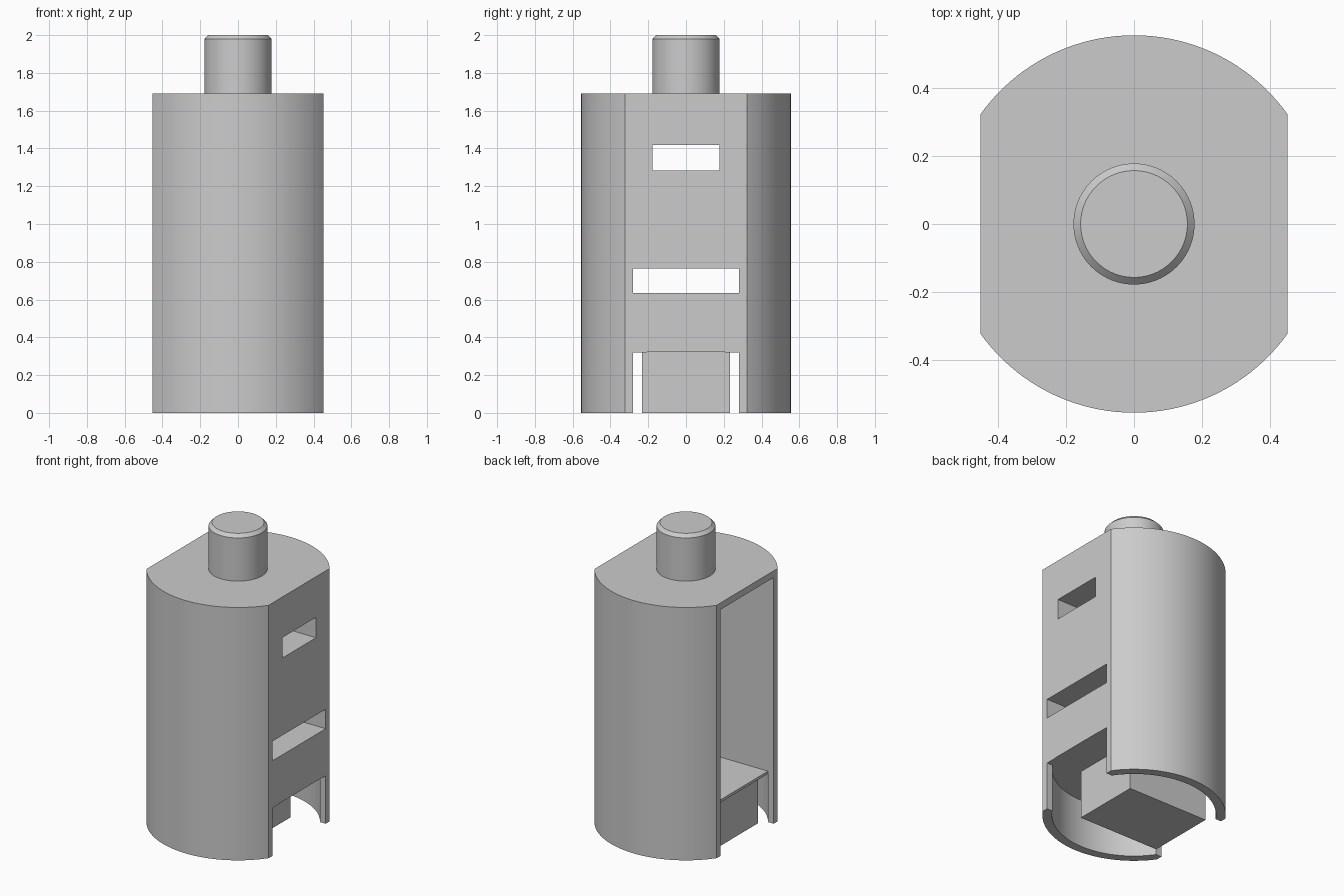
import bpy, bmesh, math

if "Cube" in bpy.data.objects:
    bpy.data.objects.remove(bpy.data.objects["Cube"])

grey = bpy.data.materials.new("plain_grey")
grey.diffuse_color = (0.6, 0.6, 0.6, 1.0)
grey.use_nodes = True
grey.node_tree.nodes["Principled BSDF"].inputs["Base Color"].default_value = grey.diffuse_color


def prism(name, points, direction):
    """Extrude a closed 3D polygon along a direction."""
    bm = bmesh.new()
    face = bm.faces.new([bm.verts.new(p) for p in points])
    ext = bmesh.ops.extrude_face_region(bm, geom=[face])
    moved = [g for g in ext["geom"] if isinstance(g, bmesh.types.BMVert)]
    bmesh.ops.translate(bm, verts=moved, vec=direction)
    bmesh.ops.recalc_face_normals(bm, faces=bm.faces)
    mesh = bpy.data.meshes.new(name)
    bm.to_mesh(mesh)
    bm.free()
    mesh.materials.append(grey)
    obj = bpy.data.objects.new(name, mesh)
    bpy.context.collection.objects.link(obj)
    return obj


def box(name, x0, x1, y, z0, z1):
    return prism(name, [(x0, -y, z0), (x1, -y, z0), (x1, y, z0), (x0, y, z0)],
                 (0, 0, z1 - z0))


def circle(r, z, n=96):
    return [(r * math.cos(2 * math.pi * i / n), r * math.sin(2 * math.pi * i / n), z)
            for i in range(n)]


def cut(obj, cutter):
    mod = obj.modifiers.new("cut", 'BOOLEAN')
    mod.operation = 'DIFFERENCE'
    mod.solver = 'EXACT'
    mod.object = cutter
    bpy.context.view_layer.update()
    graph = bpy.context.evaluated_depsgraph_get()
    mesh = bpy.data.meshes.new_from_object(obj.evaluated_get(graph))
    obj.modifiers.clear()
    obj.data = mesh
    bpy.data.objects.remove(cutter)


def smooth(obj):
    bpy.ops.object.select_all(action='DESELECT')
    obj.select_set(True)
    bpy.context.view_layer.objects.active = obj
    bpy.ops.object.shade_smooth_by_angle(angle=math.radians(25))


# Body: round housing with two flat sides
R, FLAT, TOP = 0.555, 0.452, 1.69
a0 = math.acos(FLAT / R)
N = 40
arc = [a0 + (math.pi - 2 * a0) * i / N for i in range(N + 1)]
arc += [a + math.pi for a in arc]
body = prism("housing", [(R * math.cos(a), R * math.sin(a), 0) for a in arc], (0, 0, TOP))

# Side opening, floor plate, lower window and base channel share one profile
W, BACK = 0.28, 0.225
profile = [(-0.6, -0.1), (0.6, -0.1), (0.6, 0.32), (-0.41, 0.32), (-0.41, 0.34),
           (BACK, 0.34), (BACK, 0.635), (0.6, 0.635), (0.6, 0.765), (BACK, 0.765),
           (BACK, 1.645), (-0.6, 1.645)]
cut(body, prism("opening_cutter", [(x, -W, z) for x, z in profile], (0, 2 * W, 0)))
# Upper window
cut(body, box("window_cutter", 0.1, 0.6, 0.178, 1.282, 1.418))
# Round recess in the base
cut(body, prism("recess_cutter", circle(0.497, -0.1), (0, 0, 0.422)))
smooth(body)

# Block under the floor plate
box("base_block", -0.37, 0.225, 0.232, 0.0, 0.33)

# Shaft on top with a chamfered end
shaft = prism("shaft", circle(0.178, TOP - 0.02), (0, 0, 2.0 - TOP + 0.02))
bm = bmesh.new()
bm.from_mesh(shaft.data)
rim = [e for e in bm.edges if all(v.co.z > 1.99 for v in e.verts)]
bmesh.ops.bevel(bm, geom=rim, offset=0.021, segments=1, affect='EDGES')
bm.to_mesh(shaft.data)
bm.free()
smooth(shaft)
